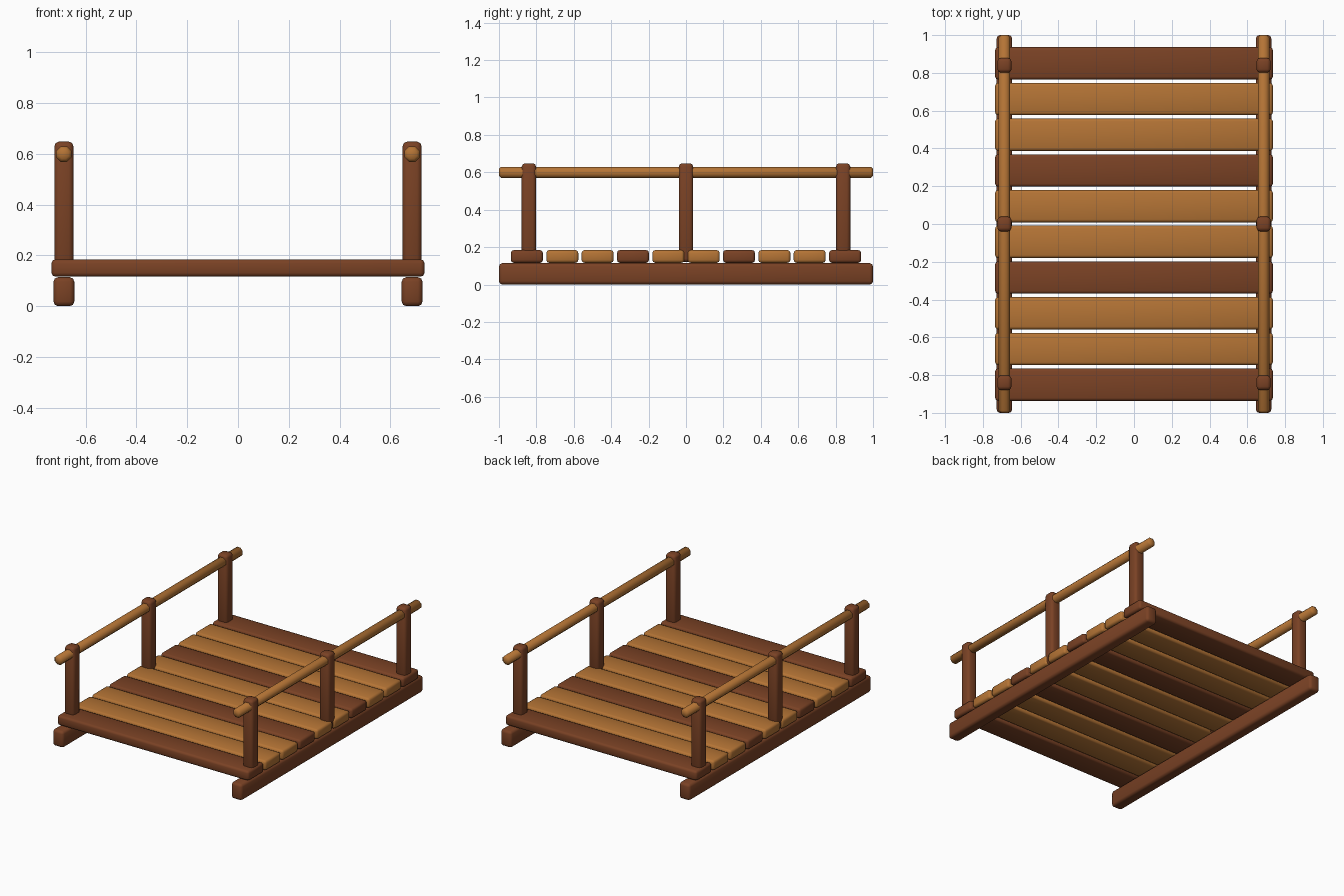
import bpy, bmesh, math
from mathutils import Matrix

if "Cube" in bpy.data.objects:
    bpy.data.objects.remove(bpy.data.objects["Cube"])


def material(name, rgb):
    m = bpy.data.materials.new(name)
    m.diffuse_color = (*rgb, 1)
    m.use_nodes = True
    m.node_tree.nodes["Principled BSDF"].inputs["Base Color"].default_value = m.diffuse_color
    return m


DARK = material("dark brown wood", (0.195, 0.054, 0.018))
LIGHT = material("light brown wood", (0.46, 0.175, 0.036))


def finish(bm, name, mat):
    mesh = bpy.data.meshes.new(name)
    bm.to_mesh(mesh)
    bm.free()
    mesh.materials.append(mat)
    ob = bpy.data.objects.new(name, mesh)
    bpy.context.collection.objects.link(ob)
    for p in mesh.polygons:
        p.use_smooth = True
    bpy.context.view_layer.objects.active = ob
    ob.select_set(True)
    bpy.ops.object.shade_smooth_by_angle(angle=math.radians(50))
    ob.select_set(False)
    return ob


def timber(name, size, loc, mat, bevel):
    """Squared timber with chamfered edges."""
    bm = bmesh.new()
    bmesh.ops.create_cube(bm, size=1, matrix=Matrix.Translation(loc) @ Matrix.Diagonal((*size, 1)))
    bmesh.ops.bevel(bm, geom=bm.edges[:], offset=bevel, segments=2, profile=0.5, affect='EDGES')
    return finish(bm, name, mat)


def pole(name, radius, length, loc, mat, bevel):
    """Round rail along y with chamfered ends."""
    bm = bmesh.new()
    bmesh.ops.create_cone(bm, cap_ends=True, segments=8, radius1=radius, radius2=radius, depth=length,
                          matrix=Matrix.Translation(loc) @ Matrix.Rotation(math.pi / 2, 4, 'X')
                          @ Matrix.Rotation(math.pi / 8, 4, 'Z'))
    rims = [e for e in bm.edges if abs(e.verts[0].co.y - e.verts[1].co.y) < 1e-4]
    bmesh.ops.bevel(bm, geom=rims, offset=bevel, segments=1, affect='EDGES')
    return finish(bm, name, mat)


# deck planks, every third one dark
for i in range(10):
    timber(f"deck_plank_{i + 1}", (1.47, 0.171, 0.068), (0, (i - 4.5) * 0.189, 0.15),
           DARK if i % 3 == 0 else LIGHT, 0.015)

for side, x in (("left", -0.686), ("right", 0.686)):
    # ground beam
    timber(f"{side}_beam", (0.082, 2.0, 0.114), (x, 0, 0.057), DARK, 0.018)
    # handrail
    pole(f"{side}_handrail", 0.033, 2.0, (x, 0, 0.599), LIGHT, 0.012)
    # railing posts
    for j, y in enumerate((-0.84, 0, 0.84)):
        timber(f"{side}_post_{j + 1}", (0.075, 0.077, 0.528), (x, y, 0.384), DARK, 0.018)
